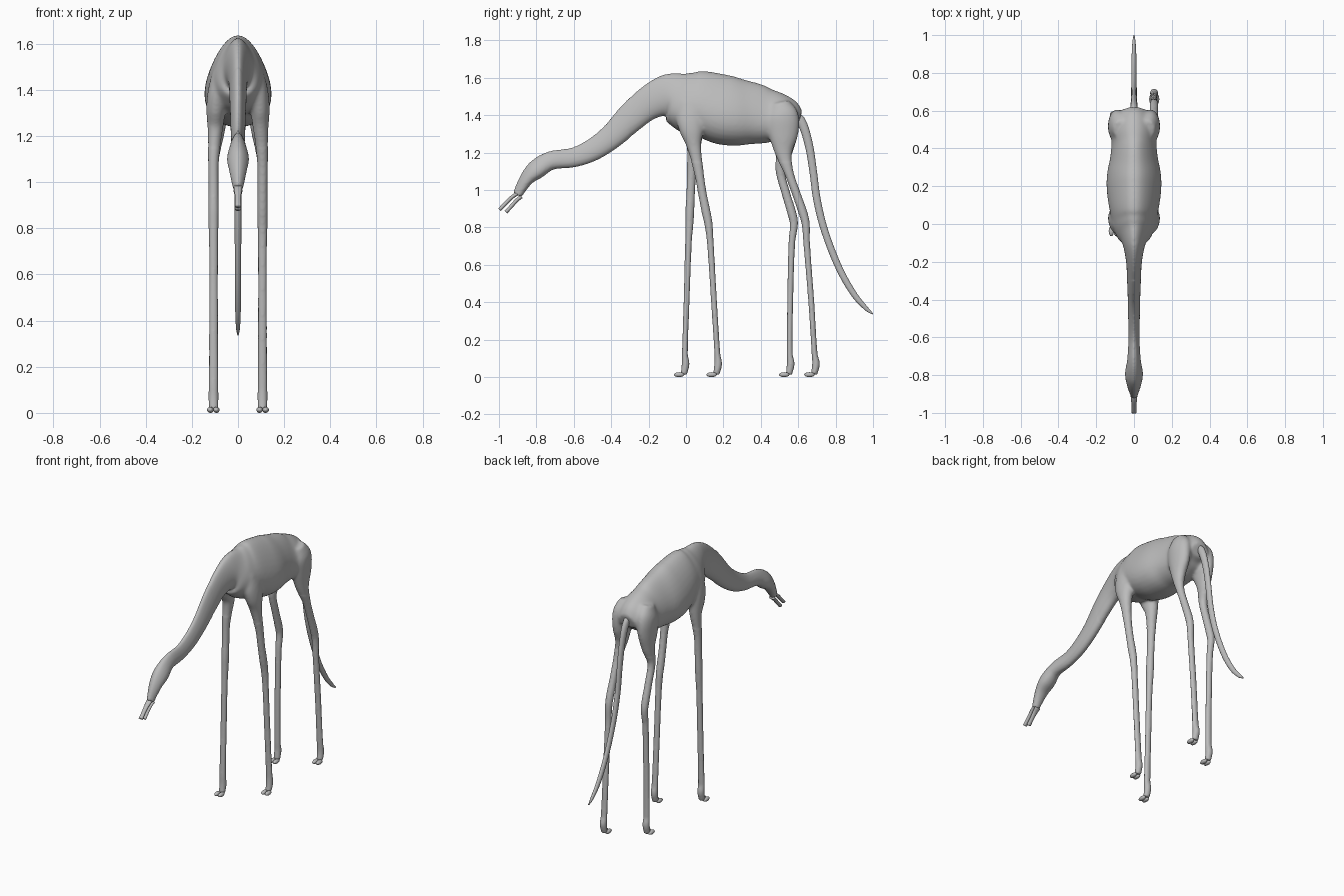
import bpy, bmesh, math
from mathutils import Vector, Matrix

default = bpy.data.objects.get("Cube")
if default:
    bpy.data.objects.remove(default)

hide = bpy.data.materials.new("plain grey")
hide.use_nodes = True
GREY = (0.5, 0.5, 0.5, 1)
hide.diffuse_color = GREY
hide.node_tree.nodes["Principled BSDF"].inputs["Base Color"].default_value = GREY


def spline(stations, steps):
    """Smooth rows of (x, y, z, depth, width) with arc-length tangents."""
    rows = [Vector(s) for s in stations]
    u = [0]
    for a, b in zip(rows, rows[1:]):
        u.append(u[-1] + (Vector(b[:3]) - Vector(a[:3])).length)
    last = len(rows) - 1
    slopes = []
    for i in range(len(rows)):
        a, b = max(i - 1, 0), min(i + 1, last)
        slopes.append((rows[b] - rows[a]) / (u[b] - u[a]))
    out = []
    for i in range(last):
        d = u[i + 1] - u[i]
        for k in range(steps):
            t = k / steps
            s = t * t * (3 - 2 * t)
            out.append(rows[i] * (1 - s) + rows[i + 1] * s
                       + slopes[i] * d * t * (1 - t) ** 2
                       - slopes[i + 1] * d * t * t * (1 - t))
    return out + [rows[-1]]


def loft(bm, stations, sides=20, ridge=0.0, steps=5):
    """Tube of egg-shaped rings; ridge narrows the upper side."""
    rows = spline(stations, steps)
    rings = []
    for i, r in enumerate(rows):
        a, b = rows[max(i - 1, 0)], rows[min(i + 1, len(rows) - 1)]
        normal = Vector((0, a[2] - b[2], b[1] - a[1])).normalized()
        ring = []
        for k in range(sides):
            t = math.tau * k / sides
            p = Vector(r[:3]) + normal * r[3] * math.cos(t)
            p.x += r[4] * math.sin(t) * (1 - ridge * math.cos(t))
            ring.append(bm.verts.new(p))
        rings.append(ring)
    for p, q in zip(rings, rings[1:]):
        for k in range(sides):
            j = (k + 1) % sides
            bm.faces.new((p[k], p[j], q[j], q[k]))
    bm.faces.new(rings[0][::-1])
    bm.faces.new(rings[-1])


def finish(bm, name):
    bmesh.ops.recalc_face_normals(bm, faces=bm.faces)
    mesh = bpy.data.meshes.new(name)
    bm.to_mesh(mesh)
    bm.free()
    mesh.materials.append(hide)
    mesh.shade_smooth()
    obj = bpy.data.objects.new(name, mesh)
    bpy.context.collection.objects.link(obj)
    return obj


# Head, neck and torso: y, z, half depth, half width
TRUNK = [
    (-.903, .975, .026, .021), (-.852, 1.06, .038, .038),
    (-.8, 1.11, .052, .046), (-.725, 1.157, .05, .035),
    (-.6, 1.175, .053, .028), (-.5, 1.215, .06, .03),
    (-.4, 1.285, .067, .032), (-.3, 1.382, .08, .036),
    (-.2, 1.465, .092, .042), (-.1, 1.505, .117, .062),
    (-.03, 1.485, .15, .098), (.03, 1.467, .17, .116),
    (.1, 1.46, .176, .128), (.2, 1.43, .187, .14),
    (.27, 1.417, .181, .138), (.35, 1.41, .167, .123),
    (.43, 1.4, .15, .115), (.5, 1.4, .123, .118),
    (.56, 1.395, .09, .1), (.608, 1.38, .045, .06)]

# Upper limbs on either side: x, y, z, half depth, half width
SHOULDER = [(.08, .0, 1.48, .04, .03), (.088, .02, 1.4, .075, .042),
            (.095, .03, 1.32, .066, .043), (.098, .042, 1.24, .041, .035)]
THIGH = [(.07, .5, 1.47, .05, .04), (.085, .515, 1.4, .086, .051),
         (.09, .52, 1.3, .082, .046), (.095, .522, 1.2, .048, .035)]

# Lower limbs share one outline: z, half depth, half width
SHANK = [(1.1, .026, .024), (.98, .023, .022), (.88, .024, .023),
         (.82, .022, .022), (.72, .018, .02), (.4, .016, .02),
         (.12, .016, .021), (.07, .021, .022), (.015, .017, .02)]

# Each stride: side, upper limb, y at every shank station
LEGS = {
    "left_front": (1, SHOULDER, (.068, .088, .108, .12, .13, .15, .168, .172, .162)),
    "right_front": (-1, SHOULDER, (.03, .025, .02, .018, .013, .003, -.006, -.002, -.012)),
    "left_hind": (1, THIGH, (.548, .59, .625, .64, .645, .67, .688, .695, .685)),
    "right_hind": (-1, THIGH, (.505, .535, .565, .577, .566, .557, .555, .56, .55))}

body = bmesh.new()
loft(body, [(0, *row) for row in TRUNK], sides=32, ridge=.28)
for name, (side, upper, path) in LEGS.items():
    rows = [(side * x, *rest) for x, *rest in upper]
    rows += [(side * .106, y, *shape) for y, shape in zip(path, SHANK)]
    loft(body, rows)

    # Cloven toes
    toes = bmesh.new()
    for offset in (-.013, .013):
        place = Matrix.Translation((side * .107 + offset, path[-1] - .025, .013))
        size = Matrix.Diagonal((.014, .028, .013, 1))
        bmesh.ops.create_uvsphere(toes, u_segments=16, v_segments=10,
                                  radius=1, matrix=place @ size)
    finish(toes, name + "_toes")

# Fuse trunk and limbs into one skin
skin = finish(body, "body_and_legs")
fuse = skin.modifiers.new("fuse", "REMESH")
fuse.mode = "VOXEL"
fuse.voxel_size = .007
bpy.context.view_layer.update()
graph = bpy.context.evaluated_depsgraph_get()
fused = bpy.data.meshes.new_from_object(skin.evaluated_get(graph))
skin.modifiers.clear()

# Soften the skin, most strongly where the limbs meet the trunk
bm = bmesh.new()
bm.from_mesh(fused)
joints = [v for v in bm.verts if v.co.z > 1.15 and v.co.y > -.3]
for verts, rounds in ((list(bm.verts), 2), (joints, 10)):
    for _ in range(rounds):
        bmesh.ops.smooth_vert(bm, verts=verts, factor=.5, use_axis_x=True,
                              use_axis_y=True, use_axis_z=True)
bm.to_mesh(fused)
bm.free()
fused.materials.clear()
fused.materials.append(hide)
fused.shade_smooth()
skin.data = fused

# Slender open jaws
JAWS = {"upper_jaw": [(-.895, .985), (-.93, .962), (-.965, .928), (-.997, .895)],
        "lower_jaw": [(-.88, .965), (-.905, .945), (-.935, .912), (-.963, .882)]}
for name, path in JAWS.items():
    jaw = bmesh.new()
    widths = (.02, .016, .013, .014)
    loft(jaw, [(0, y, z, .01, w) for (y, z), w in zip(path, widths)], sides=14)
    finish(jaw, name)

# Long hanging tail
TAIL = [(.57, 1.41, .02), (.615, 1.37, .024), (.655, 1.25, .022),
        (.68, 1.1, .02), (.7, .95, .02), (.742, .78, .019),
        (.82, .58, .018), (.9, .44, .016), (.965, .365, .011), (.998, .338, .004)]
tail = bmesh.new()
loft(tail, [(0, y, z, r, r * .75) for y, z, r in TAIL], sides=16)
finish(tail, "tail")
